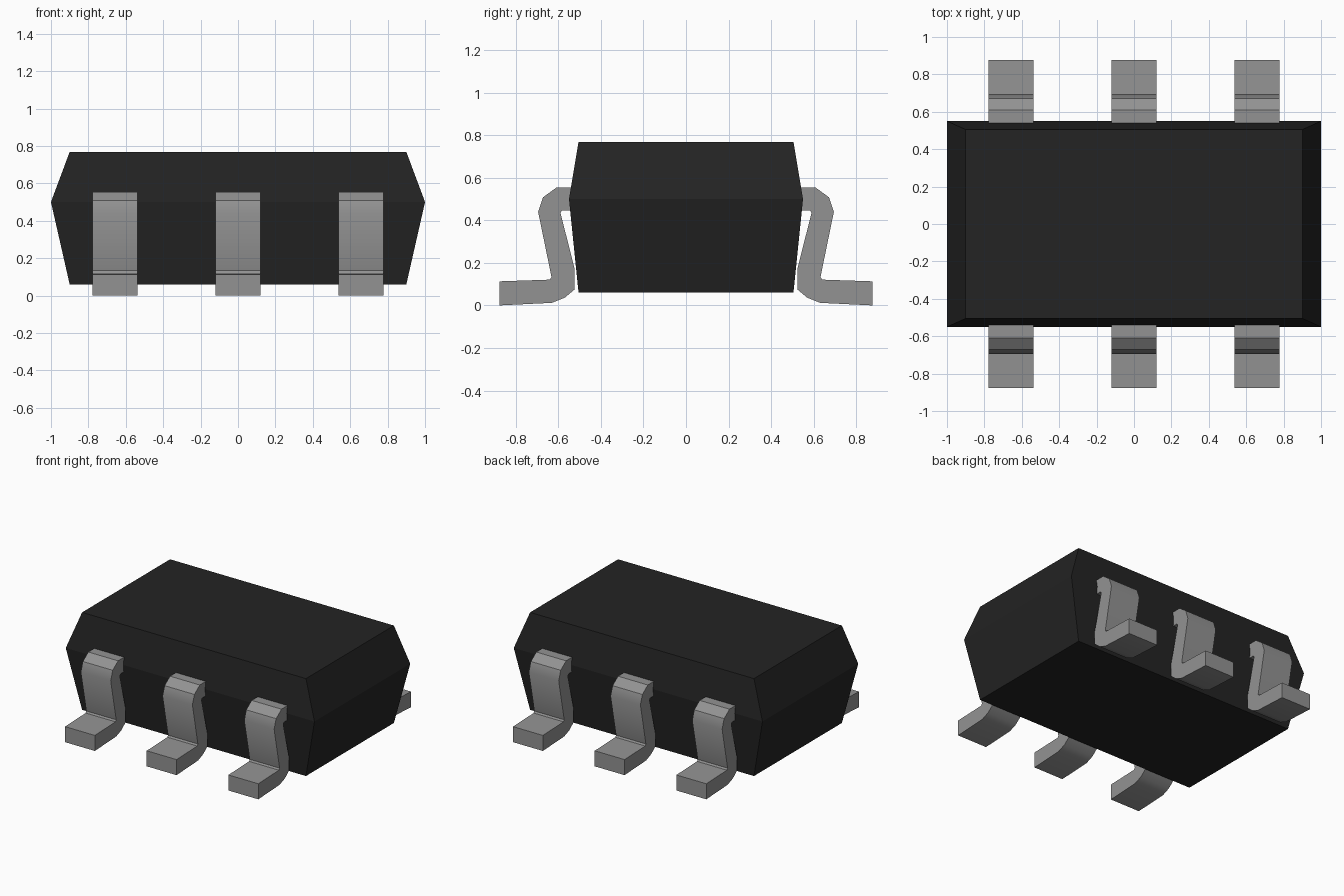
import bpy, bmesh, math

cube = bpy.data.objects.get("Cube")
if cube:
    bpy.data.objects.remove(cube, do_unlink=True)


def material(name, value, metallic=0.0):
    m = bpy.data.materials.new(name)
    m.use_nodes = True
    col = (value, value, value, 1)
    m.diffuse_color = col
    m.node_tree.nodes["Principled BSDF"].inputs["Base Color"].default_value = col
    return m


BLACK = material("black plastic", 0.017)
GREY = material("grey metal", 0.29)


def loft(name, rings, mat, smooth_angle=None):
    """Skin a list of equal-length point rings and cap both ends."""
    bm = bmesh.new()
    loops = [[bm.verts.new(p) for p in ring] for ring in rings]
    for a, b in zip(loops, loops[1:]):
        for i in range(len(a)):
            j = (i + 1) % len(a)
            bm.faces.new((a[i], a[j], b[j], b[i]))
    bm.faces.new(loops[0][::-1])
    bm.faces.new(loops[-1])
    bmesh.ops.recalc_face_normals(bm, faces=bm.faces)
    mesh = bpy.data.meshes.new(name)
    bm.to_mesh(mesh)
    bm.free()
    mesh.materials.append(mat)
    ob = bpy.data.objects.new(name, mesh)
    bpy.context.collection.objects.link(ob)
    if smooth_angle:
        bpy.ops.object.select_all(action='DESELECT')
        ob.select_set(True)
        bpy.context.view_layer.objects.active = ob
        bpy.ops.object.shade_smooth_by_angle(angle=math.radians(smooth_angle))
    return ob


# Package body: widest at the parting line, tapering up and down
sections = [(0.90, 0.505, 0.06), (1.0, 0.55, 0.50), (0.90, 0.505, 0.768)]
loft("package_body",
     [[(-x, -y, z), (x, -y, z), (x, y, z), (-x, y, z)] for x, y, z in sections],
     BLACK)

# Gull-wing lead side profile (distance from centre, height)
profile = [(0.52, 0.553), (0.61, 0.553), (0.672, 0.508), (0.695, 0.44),
           (0.632, 0.133), (0.64, 0.121), (0.877, 0.113), (0.877, 0.0),
           (0.63, 0.012), (0.57, 0.036), (0.523, 0.075), (0.523, 0.17),
           (0.59, 0.435), (0.582, 0.447), (0.52, 0.447)]
HALF_WIDTH = 0.12

# Three leads on each long side
for side, sign in (("front", -1), ("back", 1)):
    for label, cx in (("right", -0.657), ("middle", 0.0), ("left", 0.657)):
        loft(f"{side}_{label}_lead",
             [[(cx + dx, sign * y, z) for y, z in profile]
              for dx in (-HALF_WIDTH, HALF_WIDTH)],
             GREY, smooth_angle=32)
